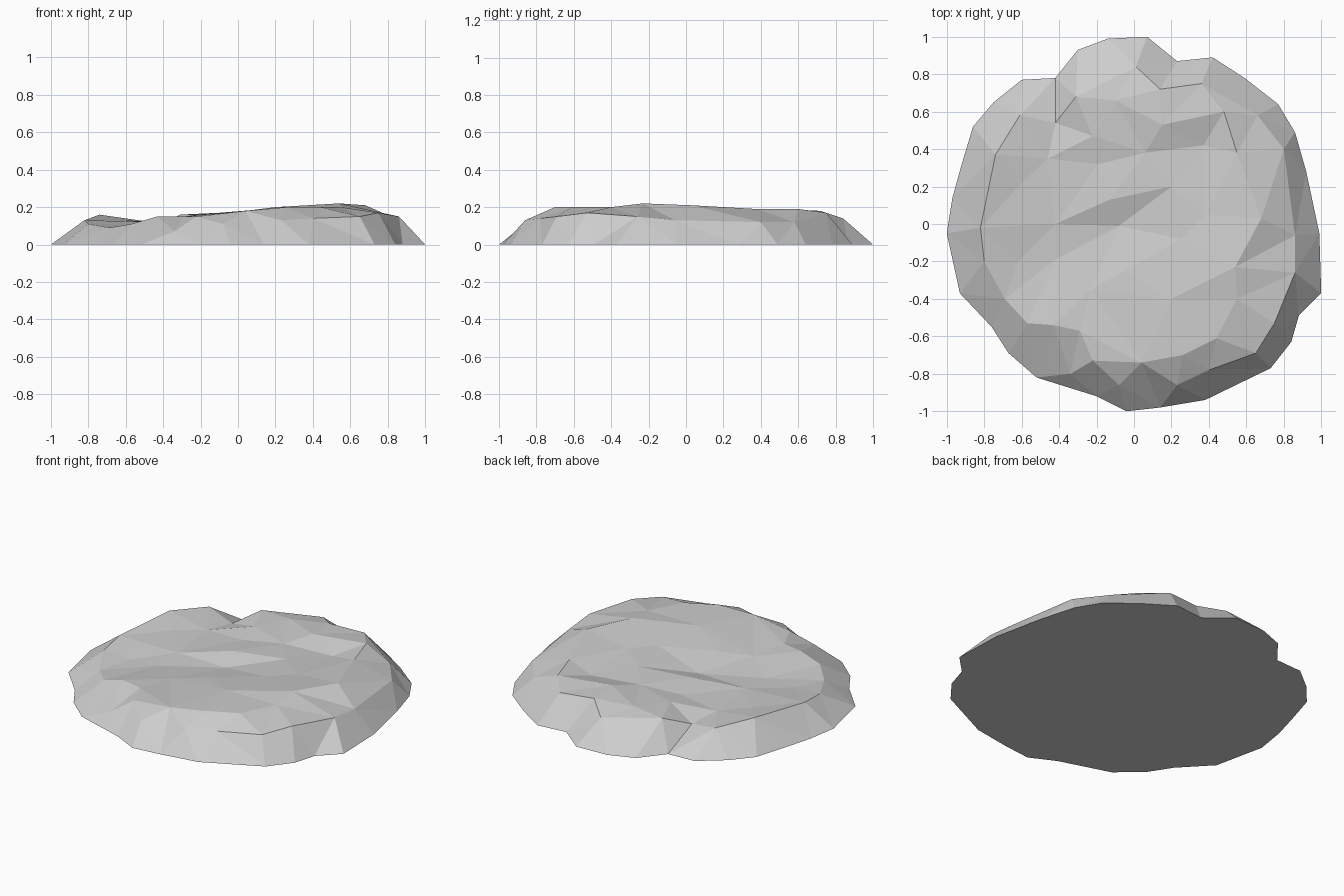
import bpy
import bmesh
from mathutils import Vector
from mathutils.geometry import delaunay_2d_cdt

default_cube = bpy.data.objects.get("Cube")
if default_cube:
    bpy.data.objects.remove(default_cube, do_unlink=True)

# All stations below are in hundredths of a unit
UNIT = 0.01

# Ground outline, counterclockwise from the back
outline = [
    (7, 100), (-14, 99), (-30, 93), (-42, 78), (-60, 77), (-75, 65),
    (-86, 52), (-92, 32), (-97, 14), (-100, -5), (-93, -37), (-76, -55),
    (-67, -69), (-52, -82), (-20, -92), (-4, -100), (14, -98), (38, -94),
    (73, -77), (84, -63), (88, -49), (100, -37), (99, -5), (92, 28),
    (86, 49), (77, 64), (59, 78), (42, 89), (23, 87),
]

# Shoulder where the steep sides meet the worn top: x, y, height
shoulder = [
    (1, 84, 14), (-31, 68, 16), (-42, 54, 10), (-61, 58, 14),
    (-74, 37, 16), (-82, -2, 13), (-80, -20, 11), (-69, -40, 9),
    (-57, -53, 11), (-43, -54, 15), (-29, -57, 15), (-22, -73, 15),
    (-8, -86, 11), (4, -74, 18), (26, -70, 20), (40, -78, 14),
    (65, -69, 15), (75, -53, 17), (86, -26, 15), (86, -6, 13),
    (80, 40, 12), (66, 58, 12), (36, 75, 17), (14, 72, 18),
]

# Small ledges on the front flank: x, y, height
ledges = [(-34, -80, 7), (23, -86, 13)]

# Hollows and humps of the top surface: x, y, height
hollows = [
    (-61, 21, 13), (-46, 35, 12), (-42, 0, 12), (-8, -1, 12),
    (-42, -19, 11), (-62, -20, 10), (-23, -35, 14), (-19, 32, 14),
    (37, 42, 15),
]
humps = [
    (-22, 47, 16), (-10, 66, 17), (15, 53, 19), (48, 60, 19),
    (55, 38, 19), (6, 38, 16), (-13, 13, 16), (20, 20, 17),
    (38, 5, 18), (68, 3, 21), (54, -23, 22), (55, -40, 20),
    (25, -8, 18), (-5, -25, 16), (20, -40, 20), (44, -61, 20),
]


def make_material(name, grey):
    """Create one plain grey material."""
    material = bpy.data.materials.new(name)
    material.use_nodes = True
    colour = (grey, grey, grey, 1)
    material.diffuse_color = colour
    shader = material.node_tree.nodes["Principled BSDF"]
    shader.inputs["Base Color"].default_value = colour
    shader.inputs["Roughness"].default_value = 0.9
    return material


def closed_loop(first, count):
    """Index pairs joining a run of points into a closed loop."""
    return [(first + i, first + (i + 1) % count) for i in range(count)]


def build_rock(name, material):
    """Triangulate the stations into a faceted slab with a flat base."""
    stations = [Vector((x, y, 0)) for x, y in outline]
    stations += [Vector(p) for p in shoulder + ledges + hollows + humps]
    stations = [point * UNIT for point in stations]

    # Keep the shoulder as a crease and the outline as the border
    border = list(range(len(outline)))
    crease = closed_loop(len(outline), len(shoulder))
    flat = [point.to_2d() for point in stations]
    points, _, triangles, sources, _, _ = delaunay_2d_cdt(
        flat, crease, [border], 1, 1e-5)

    # Raise every point to its height
    bm = bmesh.new()
    verts = []
    for point, source in zip(points, sources):
        verts.append(bm.verts.new((*point, stations[source[0]].z)))
    for triangle in triangles:
        corners = [verts[i] for i in triangle]
        if any(v.co.z > 0 for v in corners):
            bm.faces.new(corners)

    # Close the underside
    open_edges = [edge for edge in bm.edges if edge.is_boundary]
    bmesh.ops.holes_fill(bm, edges=open_edges, sides=0)
    bmesh.ops.recalc_face_normals(bm, faces=bm.faces)

    mesh = bpy.data.meshes.new(name)
    bm.to_mesh(mesh)
    bm.free()
    mesh.materials.append(material)
    rock = bpy.data.objects.new(name, mesh)
    bpy.context.collection.objects.link(rock)
    return rock


build_rock("flat_rock", make_material("stone grey", 0.61))
